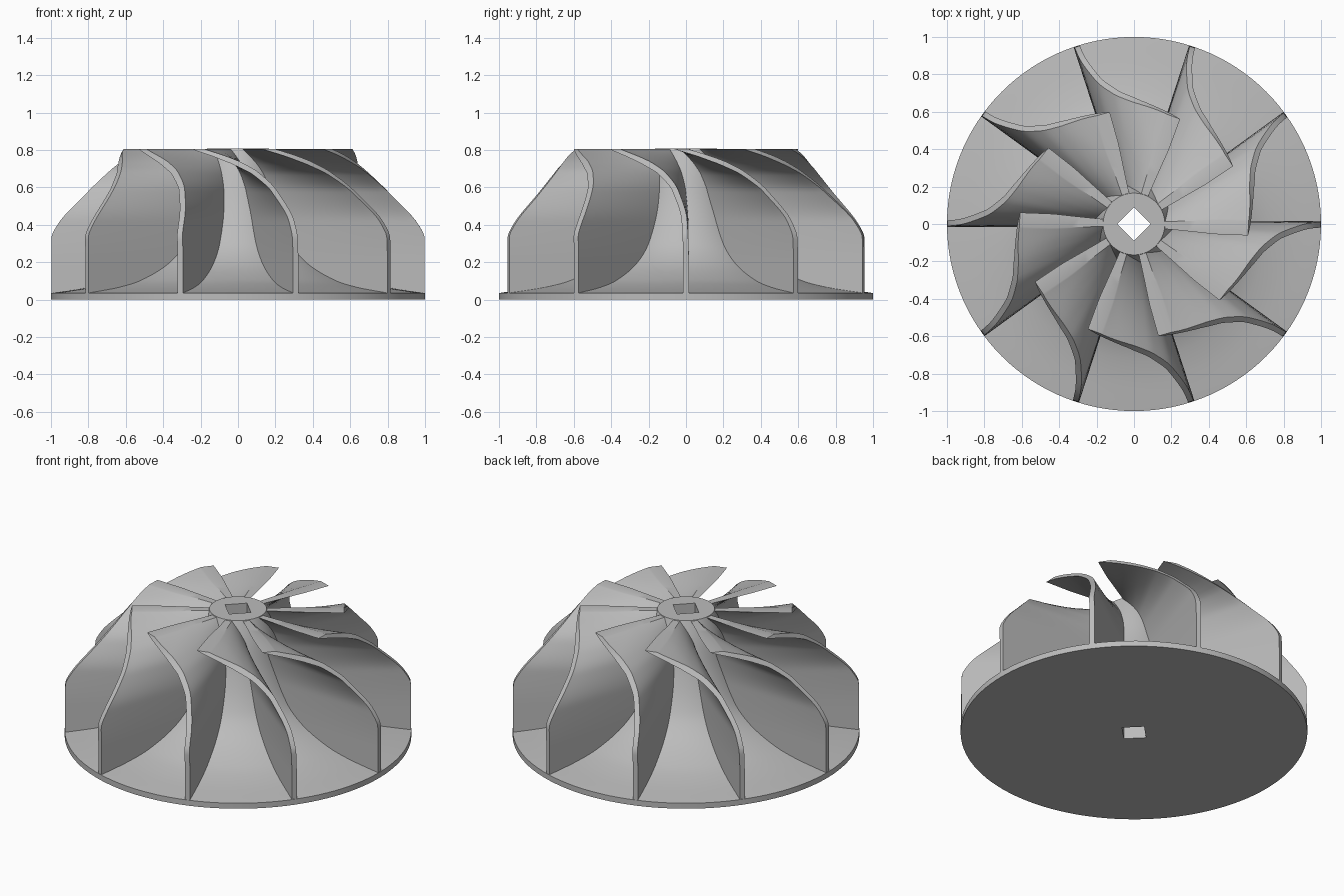
import bpy, bmesh, math
from mathutils import Vector

cube = bpy.data.objects.get("Cube")
if cube:
    bpy.data.objects.remove(cube, do_unlink=True)

BLADES = 10
THICK = 0.03
TOP = 0.804

metal = bpy.data.materials.new("light grey metal")
metal.use_nodes = True
grey = (0.5, 0.5, 0.5, 1)
metal.diffuse_color = grey
metal.node_tree.nodes["Principled BSDF"].inputs["Base Color"].default_value = grey

# Curves as (height, value) pairs
HUB = [(0.035, 1), (0.065, 0.8), (0.1, 0.66), (0.2, 0.46), (0.3, 0.36),
       (0.5, 0.265), (0.7, 0.205), (0.808, 0.165)]
SHROUD = [(0, 0.998), (0.2, 0.998), (0.33, 0.997), (0.4, 0.965), (0.57, 0.81),
          (0.7, 0.685), (0.75, 0.643), (0.81, 0.608)]
TWIST = [(0, 0), (0.2, 0), (0.42, -0.5), (0.58, -4), (0.67, -10),
         (0.72, -17), (0.76, -25.5), (0.81, -40)]


def curve(points, z):
    """Smooth cubic interpolation through the points."""
    z = min(max(z, points[0][0]), points[-1][0])
    last = len(points) - 1
    i = 0
    while i < last - 1 and z > points[i + 1][0]:
        i += 1

    def secant(k):
        k = min(max(k, 0), last - 1)
        a, b = points[k], points[k + 1]
        return (b[1] - a[1]) / (b[0] - a[0])

    def tangent(k):
        a, b = secant(k - 1), secant(k)
        return 2 * a * b / (a + b) if a * b > 0 else 0

    (z0, v0), (z1, v1) = points[i], points[i + 1]
    h = z1 - z0
    t = (z - z0) / h
    return (v0 * (1 + 2 * t) * (1 - t) ** 2 + v1 * t * t * (3 - 2 * t)
            + h * tangent(i) * t * (1 - t) ** 2 + h * tangent(i + 1) * t * t * (t - 1))


def make_object(name, mesh):
    obj = bpy.data.objects.new(name, mesh)
    bpy.context.collection.objects.link(obj)
    return obj


def select(obj):
    bpy.ops.object.select_all(action='DESELECT')
    obj.select_set(True)
    bpy.context.view_layer.objects.active = obj


def finish(bm, name):
    bmesh.ops.remove_doubles(bm, verts=bm.verts, dist=1e-5)
    bmesh.ops.recalc_face_normals(bm, faces=bm.faces)
    mesh = bpy.data.meshes.new(name)
    bm.to_mesh(mesh)
    bm.free()
    mesh.materials.append(metal)
    return make_object(name, mesh)


# Hub: flared profile turned around the axis, on a thin base disc
bm = bmesh.new()
steps = 40
heights = [0.035 + (0.808 - 0.035) * (k / steps) ** 2 for k in range(steps + 1)]
profile = [(0, 0), (1, 0)] + [(curve(HUB, z), z) for z in heights] + [(0, 0.808)]
verts = [bm.verts.new((r, 0, z)) for r, z in profile]
edges = [bm.edges.new(pair) for pair in zip(verts, verts[1:])]
bmesh.ops.spin(bm, geom=verts + edges, cent=(0, 0, 0), axis=(0, 0, 1),
               angle=2 * math.pi, steps=120, use_merge=True)
hub = finish(bm, "hub")

# Square shaft hole, turned to a diamond
bpy.ops.mesh.primitive_cube_add(size=1, location=(0, 0, 0.4),
                                rotation=(0, 0, math.pi / 4))
cutter = bpy.context.object
cutter.name = "shaft_hole_cutter"
cutter.scale = (0.128, 0.128, 2)
cutter.hide_render = True
bore = hub.modifiers.new("shaft hole", 'BOOLEAN')
bore.operation = 'DIFFERENCE'
bore.solver = 'EXACT'
bore.object = cutter
select(hub)
bpy.ops.object.modifier_apply(modifier=bore.name)
bpy.data.objects.remove(cutter, do_unlink=True)
select(hub)
bpy.ops.object.shade_smooth_by_angle(angle=math.radians(30))


# Blade: radial lines swept up the axis, twisting towards the top
def blade_point(z, u, side):
    inner = curve(HUB, z) - 0.03
    r = inner + (curve(SHROUD, z) - inner) * u
    angle = math.radians(curve(TWIST, z))
    slope = math.radians(curve(TWIST, z) - curve(TWIST, z - 0.01)) / 0.01
    width = min(THICK * math.hypot(1, r * slope), 0.075)
    out = Vector((math.cos(angle), math.sin(angle), 0))
    across = Vector((-out.y, out.x, 0))
    return out * r + across * (side * width / 2) + Vector((0, 0, z))


bm = bmesh.new()
rows, cols = 48, 12
levels = [0.02 + (TOP - 0.02) * (1 - (1 - k / rows) ** 1.4) for k in range(rows + 1)]
grid = {(s, i, j): bm.verts.new(blade_point(z, j / cols, s))
        for s in (-1, 1) for i, z in enumerate(levels) for j in range(cols + 1)}
for i in range(rows):
    for j in range(cols):
        for s in (-1, 1):
            bm.faces.new([grid[s, i, j], grid[s, i, j + 1],
                          grid[s, i + 1, j + 1], grid[s, i + 1, j]])
    for j in (0, cols):
        bm.faces.new([grid[-1, i, j], grid[1, i, j],
                      grid[1, i + 1, j], grid[-1, i + 1, j]])
for j in range(cols):
    for i in (0, rows):
        bm.faces.new([grid[-1, i, j], grid[1, i, j],
                      grid[1, i, j + 1], grid[-1, i, j + 1]])
blade = finish(bm, "blade_1")
select(blade)
bpy.ops.object.shade_smooth_by_angle(angle=math.radians(30))

# Repeat the blade around the hub
for n in range(1, BLADES):
    copy = make_object("blade_%d" % (n + 1), blade.data)
    copy.rotation_euler.z = n * 2 * math.pi / BLADES
